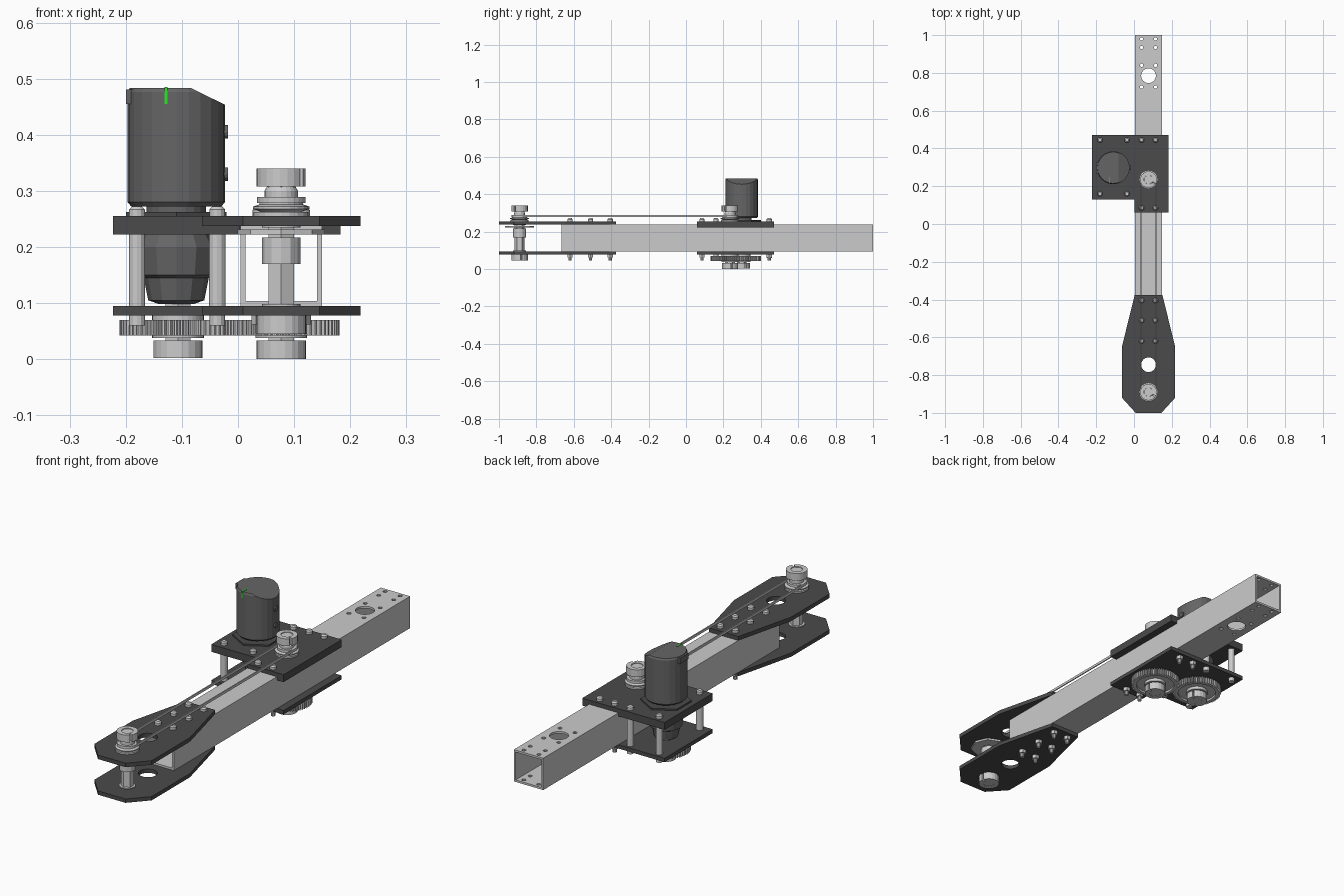
import bpy, bmesh, math
from math import cos, sin, pi

if "Cube" in bpy.data.objects:
    bpy.data.objects.remove(bpy.data.objects["Cube"])

def mat(name, c):
    m = bpy.data.materials.new(name)
    m.diffuse_color = (*c, 1)
    m.use_nodes = True
    m.node_tree.nodes["Principled BSDF"].inputs["Base Color"].default_value = m.diffuse_color
    return m

DARK = mat("dark_plate", (0.07, 0.07, 0.07))
MOTOR = mat("motor_grey", (0.13, 0.13, 0.13))
GREEN = mat("green", (0.02, 0.8, 0.02))

def make(name, bm, m=None):
    bmesh.ops.recalc_face_normals(bm, faces=bm.faces)
    me = bpy.data.meshes.new(name)
    bm.to_mesh(me)
    bm.free()
    o = bpy.data.objects.new(name, me)
    bpy.context.collection.objects.link(o)
    if m:
        me.materials.append(m)
    return o

def circle(x, y, r, n, a0=0.0):
    return [(x + r * cos(a0 + 2 * pi * i / n), y + r * sin(a0 + 2 * pi * i / n)) for i in range(n)]

def add_prism(bm, pts, z0, z1):
    lo = [bm.verts.new((x, y, z0)) for x, y in pts]
    hi = [bm.verts.new((x, y, z1)) for x, y in pts]
    bm.faces.new(lo)
    bm.faces.new(hi)
    for i in range(len(pts)):
        j = (i + 1) % len(pts)
        bm.faces.new((lo[i], lo[j], hi[j], hi[i]))

def prism(name, pts, z0, z1, m=None):
    bm = bmesh.new()
    add_prism(bm, pts, z0, z1)
    return make(name, bm, m)

def cyl(name, x, y, z0, z1, r, n=20, m=None):
    return prism(name, circle(x, y, r, n), z0, z1, m)

def box(name, x0, x1, y0, y1, z0, z1, m=None):
    return prism(name, [(x0, y0), (x1, y0), (x1, y1), (x0, y1)], z0, z1, m)

def ring(name, outer, inner, z0, z1, m=None):
    bm = bmesh.new()
    L = [[bm.verts.new((x, y, z)) for x, y in p]
         for p, z in ((outer, z0), (outer, z1), (inner, z1), (inner, z0))]
    n = len(outer)
    for k in range(4):
        A, B = L[k], L[(k + 1) % 4]
        for i in range(n):
            j = (i + 1) % n
            bm.faces.new((A[i], A[j], B[j], B[i]))
    return make(name, bm, m)

def lathe(name, x, y, prof, n=24, m=None):
    bm = bmesh.new()
    rows = [[bm.verts.new((px, py, z)) for px, py in circle(x, y, r, n)] for r, z in prof]
    for A, B in zip(rows, rows[1:]):
        for i in range(n):
            j = (i + 1) % n
            bm.faces.new((A[i], A[j], B[j], B[i]))
    bm.faces.new(rows[0])
    bm.faces.new(rows[-1])
    return make(name, bm, m)

def cut(o, cutter):
    md = o.modifiers.new("cut", "BOOLEAN")
    md.operation, md.solver, md.object = "DIFFERENCE", "EXACT", cutter
    bpy.context.view_layer.objects.active = o
    bpy.ops.object.modifier_apply(modifier=md.name)
    bpy.data.objects.remove(cutter)

def drill(o, holes, z0, z1):
    bm = bmesh.new()
    for x, y, r in holes:
        add_prism(bm, circle(x, y, r, 24 if r > 0.02 else 10), z0, z1)
    c = make("hole_cutter", bm)
    c.hide_render = True
    cut(o, c)

CX = 0.077                       # tube centre line
MX, MY = -0.11, 0.298            # motor axis
SY, FY = 0.235, -0.89            # driving and driven shaft positions
BX = (0.04, 0.114)

# square tube with holes
bm = bmesh.new()
W, H, T, zc = 0.0725, 0.071, 0.009, 0.166
sq = [(-1, -1), (1, -1), (1, 1), (-1, 1)]
L = [[bm.verts.new((CX + sx * (W - t), y, zc + sz * (H - t))) for sx, sz in sq]
     for y, t in ((-0.665, 0), (1.0, 0), (1.0, T), (-0.665, T))]
for k in range(4):
    for i in range(4):
        j = (i + 1) % 4
        bm.faces.new((L[k][i], L[k][j], L[(k + 1) % 4][j], L[(k + 1) % 4][i]))
tube = make("square_tube", bm)
drill(tube, [(CX, 0.785, 0.039), (CX, SY, 0.036)]
      + [(x, y, 0.009) for x in BX for y in (0.98, 0.935, 0.84, 0.725)], 0, 0.4)

# end plates on the arm
half = [(0.073, -0.375), (0.141, -0.65), (0.141, -0.92), (0.068, -1.0)]
arm = [(CX + x, y) for x, y in half] + [(CX - x, y) for x, y in reversed(half)]
for nm, z0, z1 in (("lower_end_plate", 0.078, 0.095), ("upper_end_plate", 0.237, 0.255)):
    p = prism(nm, arm, z0, z1, DARK)
    drill(p, [(CX, -0.745, 0.039), (CX, FY, 0.034)], 0, 0.4)

# motor plates, the upper one pocketed over the tube
outline = [(-0.223, 0.13), (0.003, 0.13), (0.003, 0.06), (0.183, 0.06), (0.183, 0.47), (-0.223, 0.47)]
low = prism("lower_motor_plate", outline, 0.078, 0.095, DARK)
drill(low, [(MX, MY, 0.034), (CX, SY, 0.034)], 0, 0.4)
up = prism("upper_motor_plate", outline, 0.222, 0.255, DARK)
pocket = box("pocket_cutter", 0.0045, 0.1495, 0.0, 0.6, 0.1, 0.237)
cut(up, pocket)
drill(up, [(MX, MY, 0.06), (CX, SY, 0.034)], 0, 0.4)

# bolts and nuts
def bolt(x, y):
    lathe("bolt_head", x, y, [(0.014, 0.255), (0.014, 0.266), (0.009, 0.272)], 12)
    cyl("nut", x, y, 0.062, 0.078, 0.016, 6)
    cyl("bolt_end", x, y, 0.045, 0.062, 0.009, 10)

for x in BX:
    for y in (-0.405, -0.51, -0.62, 0.085, 0.445):
        bolt(x, y)

# standoffs between the motor plates
for x in (-0.18, -0.037):
    for y in (0.16, 0.445):
        cyl("standoff", x, y, 0.095, 0.222, 0.0145, 12)
        lathe("standoff_bolt_head", x, y, [(0.014, 0.255), (0.014, 0.267), (0.009, 0.272)], 12)
        cyl("standoff_lower_bolt", x, y, 0.06, 0.078, 0.014, 12)

# motor: flange, neck, body with slanted cap, gearbox
ring("motor_flange", circle(MX, MY, 0.103, 6, pi / 6), circle(MX, MY, 0.055, 6, pi / 6), 0.255, 0.262, DARK)
cyl("motor_neck", MX, MY, 0.215, 0.276, 0.053, 20, MOTOR)
body = lathe("motor_body", MX, MY, [(0.08, 0.272), (0.087, 0.28), (0.087, 0.476), (0.083, 0.483)], 24, MOTOR)
bm = bmesh.new()
bmesh.ops.create_cube(bm, size=1)
prof = [(-0.085, 0.484), (0.01, 0.437), (0.01, 0.52), (-0.085, 0.52)]
bm.clear()
rows = [[bm.verts.new((x, y, z)) for x, z in prof] for y in (0.1, 0.5)]
bm.faces.new(rows[0])
bm.faces.new(rows[1])
for i in range(4):
    j = (i + 1) % 4
    bm.faces.new((rows[0][i], rows[0][j], rows[1][j], rows[1][i]))
cut(body, make("slant_cutter", bm))
box("motor_cable_port", -0.2, -0.17, MY - 0.03, MY + 0.03, 0.455, 0.481, MOTOR)
box("status_light", -0.131, -0.126, MY - 0.086, MY - 0.05, 0.455, 0.485, GREEN)
for z in (0.33, 0.405):
    s = cyl("motor_terminal", 0, 0, 0, 0.02, 0.012, 12, MOTOR)
    s.rotation_euler = (0, pi / 2, 0)
    s.location = (-0.038, MY, z)
lathe("gearbox", MX, MY, [(0.03, 0.098), (0.05, 0.105), (0.058, 0.145), (0.066, 0.15),
                          (0.072, 0.2), (0.06, 0.222)], 12, MOTOR)

# spur gears with rim, web and hub
def gear(name, x, y, turn, N=60):
    pts = []
    for i in range(N):
        for f, r in ((0, 0.095), (0.3, 0.095), (0.45, 0.104), (0.75, 0.104)):
            a = turn + 2 * pi * (i + f) / N
            pts.append((x + r * cos(a), y + r * sin(a)))
    ring(name + "_rim", pts, circle(x, y, 0.082, 4 * N, turn), 0.042, 0.07)
    ring(name + "_web", circle(x, y, 0.083, 32), circle(x, y, 0.02, 32), 0.051, 0.065)
    ring(name + "_hub", circle(x, y, 0.046, 32), circle(x, y, 0.02, 32), 0.038, 0.078)

gear("motor_gear", MX + 0.003, MY, 0)
gear("driven_gear", CX, SY, 0.05)

# split shaft collars
def collar(name, x, y, z0, z1, a0=0.0):
    n, g = 20, 0.1
    an = [a0 + g + (2 * pi - 2 * g) * i / n for i in range(n + 1)]
    pts = [(x + 0.044 * cos(a), y + 0.044 * sin(a)) for a in an]
    pts += [(x + 0.024 * cos(a), y + 0.024 * sin(a)) for a in reversed(an)]
    prism(name, pts, z0, z1)

def hexshaft(name, x, y, z0, z1):
    prism(name, circle(x, y, 0.026, 6, pi / 6), z0, z1)

hexshaft("motor_shaft", MX + 0.003, MY, 0.002, 0.14)
collar("motor_shaft_collar", MX + 0.003, MY, 0.002, 0.033, 0.5)

# two vertical shafts with pulleys, bearings and collars
for nm, y, zb in (("driven", SY, 0.0), ("end", FY, 0.045)):
    hexshaft(nm + "_shaft", CX, y, zb + 0.002, 0.337)
    collar(nm + "_lower_collar", CX, y, zb, zb + 0.033, 0.2)
    collar(nm + "_upper_collar", CX, y, 0.308, 0.34, -0.6)
    for z0, z1 in ((0.073, 0.098), (0.235, 0.262)):
        cyl(nm + "_bearing", CX, y, z0, z1, 0.034, 20)
    cyl(nm + "_bearing_flange", CX, y, 0.255, 0.262, 0.049, 20)
    lathe(nm + "_pulley", CX, y, [(0.035, 0.262), (0.05, 0.268), (0.05, 0.272), (0.039, 0.276),
                                  (0.039, 0.287), (0.03, 0.288), (0.03, 0.3), (0.025, 0.308)], 20)
cyl("end_spacer", CX, FY, 0.17, 0.217, 0.034, 12)
ring("end_hub_disk", circle(CX, FY, 0.078, 8), circle(CX, FY, 0.03, 8), 0.222, 0.231)

# belt loop around both pulleys
def loop(r):
    a = [pi * i / 12 for i in range(13)]
    return [(CX + r * cos(t), SY + r * sin(t)) for t in a] + \
           [(CX - r * cos(t), FY - r * sin(t)) for t in a]

ring("belt", loop(0.043), loop(0.038), 0.278, 0.289)
